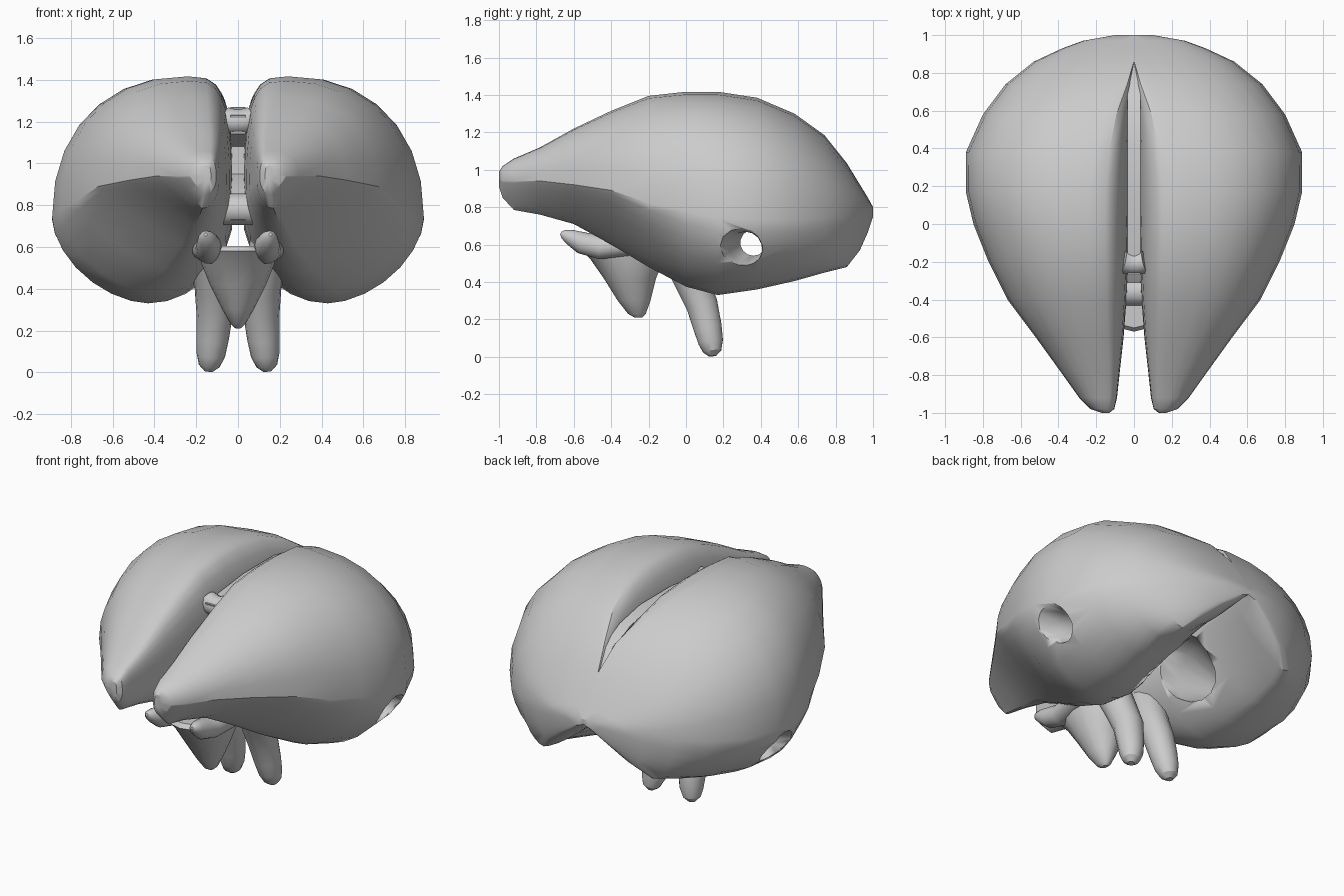
import bpy, bmesh
from math import sin, cos, pi
from mathutils import Vector

if "Cube" in bpy.data.objects:
    bpy.data.objects.remove(bpy.data.objects["Cube"])


def loft(name, rings, mirror=False, angle=0.5):
    """Skin equal-sized rings of points and cap both ends."""
    bm = bmesh.new()
    loops = [[bm.verts.new(p) for p in r] for r in rings]
    n = len(rings[0])
    for a, b in zip(loops, loops[1:]):
        for i in range(n):
            j = (i + 1) % n
            bm.faces.new((a[i], a[j], b[j], b[i]))
    bm.faces.new(loops[0])
    bm.faces.new(loops[-1])
    bmesh.ops.recalc_face_normals(bm, faces=bm.faces[:])
    me = bpy.data.meshes.new(name)
    bm.to_mesh(me)
    bm.free()
    ob = bpy.data.objects.new(name, me)
    bpy.context.collection.objects.link(ob)
    bpy.ops.object.select_all(action='DESELECT')
    ob.select_set(True)
    bpy.context.view_layer.objects.active = ob
    bpy.ops.object.shade_smooth_by_angle(angle=angle)
    if mirror:
        ob.modifiers.new("mirror", 'MIRROR')
    return ob


def tube(name, path, mirror=False, n=14):
    """Round tube through (x, y, z, radius) points."""
    pts = [Vector(p[:3]) for p in path]
    rings = []
    for k, p in enumerate(pts):
        d = (pts[min(k + 1, len(pts) - 1)] - pts[max(k - 1, 0)]).normalized()
        side = Vector((0, 0, 1)) if abs(d.x) > 0.8 else Vector((1, 0, 0))
        u = (side - d * side.dot(d)).normalized()
        v = d.cross(u)
        r = path[k][3]
        rings.append([p + u * r * cos(2 * pi * i / n) + v * r * sin(2 * pi * i / n)
                      for i in range(n)])
    return loft(name, rings, mirror)


# Hemisphere stations: y, outer x/z, top x/z, inner x, bottom x/z
STATIONS = [
    (-1.00, .17, .95, .15, .99, .13, .15, .91),
    (-0.98, .23, .94, .15, 1.02, .105, .16, .85),
    (-0.92, .29, .94, .16, 1.06, .09, .17, .785),
    (-0.78, .39, .94, .17, 1.12, .075, .18, .76),
    (-0.60, .52, .92, .20, 1.22, .055, .20, .71),
    (-0.40, .67, .89, .22, 1.315, .04, .24, .60),
    (-0.20, .77, .82, .23, 1.395, .03, .30, .48),
    (0.00, .85, .78, .24, 1.417, .025, .38, .375),
    (0.17, .89, .74, .24, 1.417, .02, .43, .33),
    (0.38, .89, .73, .21, 1.385, .015, .43, .36),
    (0.58, .80, .73, .15, 1.30, .01, .43, .405),
    (0.74, .68, .74, .06, 1.185, .0, .42, .45),
    (0.86, .53, .75, .0, 1.035, .0, .37, .48),
    (0.93, .38, .76, .0, .92, .0, .28, .57),
    (0.97, .27, .77, .0, .855, .0, .18, .66),
    (1.00, .10, .78, .0, .80, .0, .06, .75),
]


def section(y, xo, zo, xt, zt, xi, xb, zb, q=7):
    """Closed section made of four superellipse quarters."""
    zi = .78 + max(0, -y) * .15 - max(0, y - .9) * .1
    under = 1.15 + .65 * min(1, max(0, -y / .4))
    arch = 1.0 + .6 * min(1, max(0, (y - .3) / .4))
    quarters = [((xo, zo), (xt, zt), .9, 1), ((xt, zt), (xi, zi), .6, 0),
                ((xi, zi), (xb, zb), arch, 1), ((xb, zb), (xo, zo), under, 0)]
    ring = []
    for a, b, e, from_side in quarters:
        for i in range(q):
            t = i / q * pi / 2
            c, s = cos(t) ** e, sin(t) ** e
            if from_side:   # side point towards top / bottom point
                ring.append((b[0] + (a[0] - b[0]) * c, y, a[1] + (b[1] - a[1]) * s))
            else:           # top / bottom point towards side point
                ring.append((a[0] + (b[0] - a[0]) * s, y, b[1] + (a[1] - b[1]) * c))
    return ring


# Sideways opening through each lower lobe
cutter = tube("opening_cutter", [(-.05, .36, .60, .20), (.16, .36, .60, .17), (.35, .35, .60, .09),
                                 (.62, .36, .61, .07), (.76, .32, .58, .09), (1.0, .27, .55, .16)])
cutter.hide_render = True
cutter.hide_set(True)

# Both hemispheres
hemi = loft("hemispheres", [section(*s) for s in STATIONS])
cut = hemi.modifiers.new("opening", 'BOOLEAN')
cut.operation = 'DIFFERENCE'
cut.solver = 'EXACT'
cut.object = cutter
hemi.modifiers.new("mirror", 'MIRROR')
hemi.modifiers.new("clean_shading", 'WEIGHTED_NORMAL').keep_sharp = True

# Floor of the central groove, with a hollow at the front
profile = [(-.27, 1.23), (-.24, 1.14), (-.05, 1.08), (-.05, .95), (-.28, .86), (-.42, .73),
           (-.2, .72), (.3, .73), (.6, .76), (.9, .79), (.95, .8), (.92, .9), (.86, 1.01),
           (.75, 1.15), (.6, 1.23), (.4, 1.27), (.1, 1.27)]
loft("groove_floor", [[(x, y, z) for y, z in profile] for x in (-.035, .035)])

# Lower bridge joining the hemispheres
tube("lower_bridge", [(-.24, -.33, .77, .07), (-.1, -.36, .78, .075), (.1, -.36, .78, .075),
                      (.24, -.33, .77, .07)])

# Upper bridge above the hollow
tube("upper_bridge", [(-.06, -.2, 1.21, .06), (-.02, -.21, 1.2, .06), (.02, -.21, 1.2, .06),
                      (.06, -.2, 1.21, .06)])

# Front stem wedge: z, front y, back y, half width
WEDGE = [(.21, -.275, -.235, .012), (.23, -.31, -.215, .035), (.30, -.365, -.19, .075),
         (.42, -.44, -.16, .135), (.52, -.51, -.12, .175), (.58, -.57, -.10, .185),
         (.605, -.55, -.14, .16)]
loft("stem_wedge", [[(w * cos(a), (f + b) / 2 + (b - f) / 2 * sin(a), z)
                     for a in (2 * pi * i / 16 for i in range(16))] for z, f, b, w in WEDGE])

# Horns on top of the wedge
tube("stem_horn", [(.22, -.05, .62, .05), (.17, -.3, .60, .06), (.14, -.46, .585, .065),
                   (.14, -.56, .61, .06), (.15, -.62, .64, .042), (.155, -.655, .655, .025),
                   (.155, -.67, .66, .008)], True)

# Two rear stem legs
tube("stem_leg", [(.16, -.10, .66, .09), (.13, -.02, .52, .10), (.115, .03, .40, .092),
                  (.112, .085, .28, .087), (.122, .115, .16, .078), (.13, .132, .08, .068),
                  (.138, .14, .03, .05), (.14, .142, .004, .02)], True)
